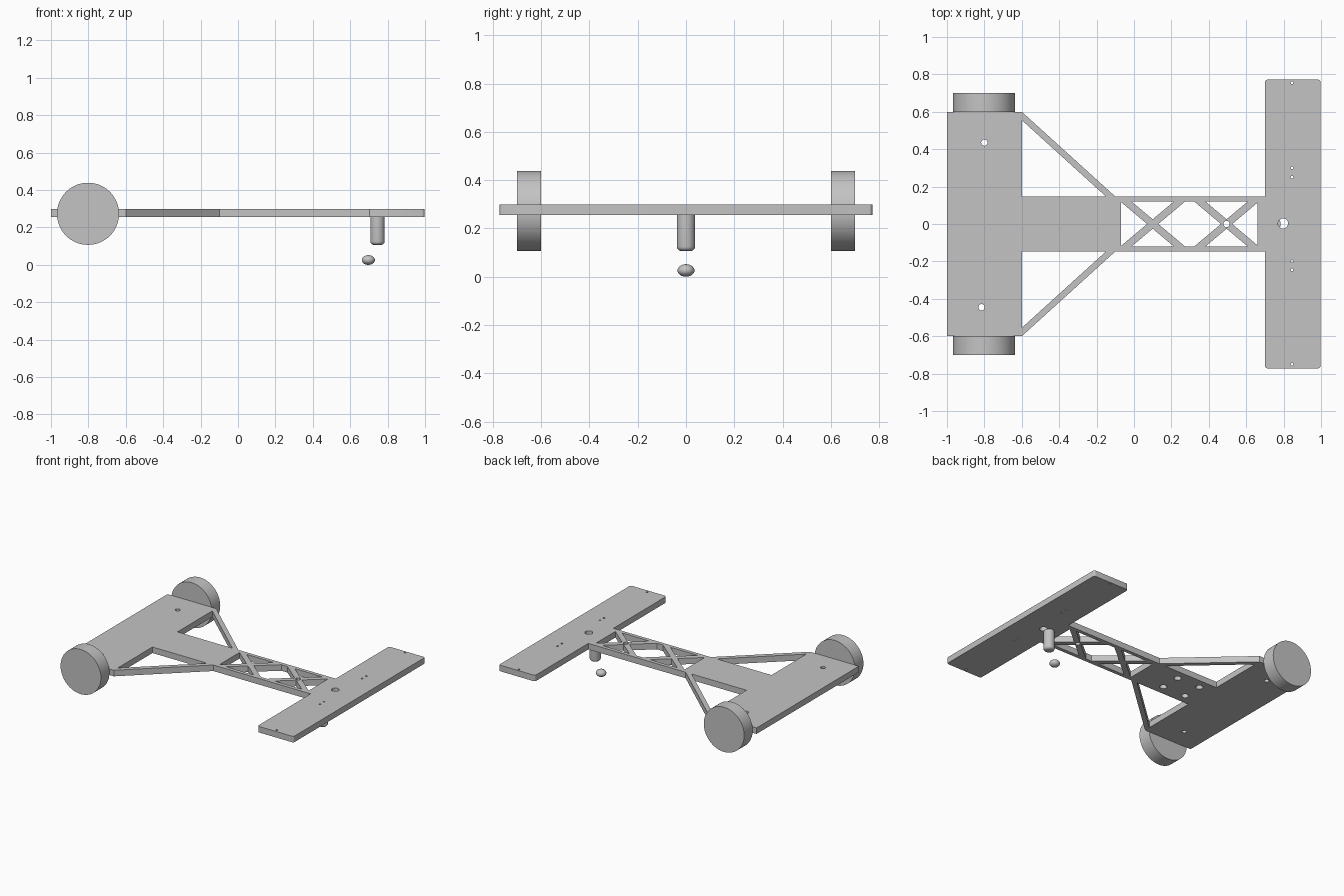
import bpy, bmesh, math

cube = bpy.data.objects.get("Cube")
if cube:
    bpy.data.objects.remove(cube, do_unlink=True)

grey = bpy.data.materials.new("plain_grey")
grey.use_nodes = True
GREY = (0.55, 0.55, 0.55, 1)
grey.diffuse_color = GREY
grey.node_tree.nodes["Principled BSDF"].inputs["Base Color"].default_value = GREY

Z0, Z1 = 0.255, 0.30      # underside and top of the flat parts


def link(bm, name):
    bmesh.ops.recalc_face_normals(bm, faces=bm.faces)
    mesh = bpy.data.meshes.new(name)
    bm.to_mesh(mesh)
    bm.free()
    mesh.materials.append(grey)
    ob = bpy.data.objects.new(name, mesh)
    bpy.context.collection.objects.link(ob)
    return ob


def add_prism(bm, points, z0, z1):
    """Extrude a flat outline from z0 to z1."""
    face = bm.faces.new([bm.verts.new((x, y, z0)) for x, y in points])
    top = bmesh.ops.extrude_face_region(bm, geom=[face])["geom"]
    verts = [v for v in top if isinstance(v, bmesh.types.BMVert)]
    bmesh.ops.translate(bm, verts=verts, vec=(0, 0, z1 - z0))


def circle(x, y, r, n=24):
    return [(x + r * math.cos(2 * math.pi * i / n),
             y + r * math.sin(2 * math.pi * i / n)) for i in range(n)]


def activate(ob):
    bpy.ops.object.select_all(action='DESELECT')
    ob.select_set(True)
    bpy.context.view_layer.objects.active = ob


def smooth(ob):
    activate(ob)
    bpy.ops.object.shade_smooth_by_angle(angle=math.radians(35))


def cut(ob, outlines, z0=Z0 - 0.05, z1=Z1 + 0.05):
    """Cut prism-shaped openings into a part."""
    bm = bmesh.new()
    for pts in outlines:
        add_prism(bm, pts, z0, z1)
    cutter = link(bm, "cutter")
    cutter.hide_render = True
    mod = ob.modifiers.new("openings", 'BOOLEAN')
    mod.operation, mod.solver, mod.object = 'DIFFERENCE', 'EXACT', cutter
    activate(ob)
    bpy.ops.object.modifier_apply(modifier=mod.name)
    bpy.data.objects.remove(cutter, do_unlink=True)


def flip(pts):
    return [(x, -y) for x, y in reversed(pts)]


# Chassis: wide deck, slanted braces and narrow beam in one outline
half = [(-1, -0.6), (-0.6, -0.6), (-0.1, -0.147), (0.7, -0.147)]
bm = bmesh.new()
add_prism(bm, half + flip(half), Z0, Z1)
chassis = link(bm, "chassis")

# Openings behind the braces and between the crossed beam members
SLOPE, GAP, EDGE = 0.84, 0.03, 0.12
C1, C2, XL, XR = 0.1, 0.495, -0.07, 0.66
reach = GAP + EDGE / SLOPE
yl, yr = (C1 - GAP - XL) * SLOPE, (XR - C2 - GAP) * SLOPE
brace = [(-0.6, 0.147), (-0.15, 0.147), (-0.6, 0.555)]
openings = [brace, flip(brace),
            [(XL, -yl), (C1 - GAP, 0), (XL, yl)],
            [(XR, yr), (C2 + GAP, 0), (XR, -yr)],
            [(C1 + GAP, 0), (C1 + reach, -EDGE), (C2 - reach, -EDGE),
             (C2 - GAP, 0), (C2 - reach, EDGE), (C1 + reach, EDGE)]]
for c in (C1, C2):
    base = EDGE / SLOPE - GAP
    tri = [(c, GAP * SLOPE), (c + base, EDGE), (c - base, EDGE)]
    openings += [tri, flip(tri)]
cut(chassis, openings)

# Drilled holes: through the deck and beam, and blind ones underneath
cut(chassis, [circle(-0.8, 0.435, 0.017), circle(-0.815, -0.445, 0.017),
              circle(C2, 0, 0.017)])
cut(chassis, [circle(x, y, 0.025) for x in (-0.51, -0.32) for y in (-0.075, 0.075)],
    Z0 - 0.05, Z1 - 0.01)
smooth(chassis)

# Cross bar with rounded corners
bm = bmesh.new()
add_prism(bm, [(0.7, -0.772), (0.997, -0.772), (0.997, 0.772), (0.7, 0.772)], Z0, Z1)
upright = [e for e in bm.edges if abs(e.verts[0].co.z - e.verts[1].co.z) > 0.01]
bmesh.ops.bevel(bm, geom=upright, offset=0.014, segments=4, profile=0.5, affect='EDGES')
bar = link(bm, "cross_bar")
cut(bar, [circle(0.797, 0.003, 0.027)] +
    [circle(0.845, y, 0.007, 12) for y in (0.755, 0.3, 0.25, -0.2, -0.245, -0.75)])
smooth(bar)

# Wheels
for name, side in (("left_wheel", 1), ("right_wheel", -1)):
    bm = bmesh.new()
    add_prism(bm, circle(0, 0, 0.166, 64), -0.05, 0.05)
    wheel = link(bm, name)
    wheel.rotation_euler.x = math.pi / 2
    wheel.location = (-0.802, side * 0.65, 0.273)
    smooth(wheel)

# Hanging post with a rounded lower rim
bm = bmesh.new()
add_prism(bm, circle(0.746, 0, 0.038, 40), 0.107, Z0)
rim = [e for e in bm.edges if all(v.co.z < 0.11 for v in e.verts)]
bmesh.ops.bevel(bm, geom=rim, offset=0.018, segments=5, profile=0.5, affect='EDGES')
smooth(link(bm, "post"))

# Loose flattened bead below the post
bm = bmesh.new()
bmesh.ops.create_uvsphere(bm, u_segments=32, v_segments=16, radius=1)
bmesh.ops.scale(bm, verts=bm.verts, vec=(0.035, 0.035, 0.026))
bead = link(bm, "bead")
bead.location = (0.697, 0, 0.026)
smooth(bead)
